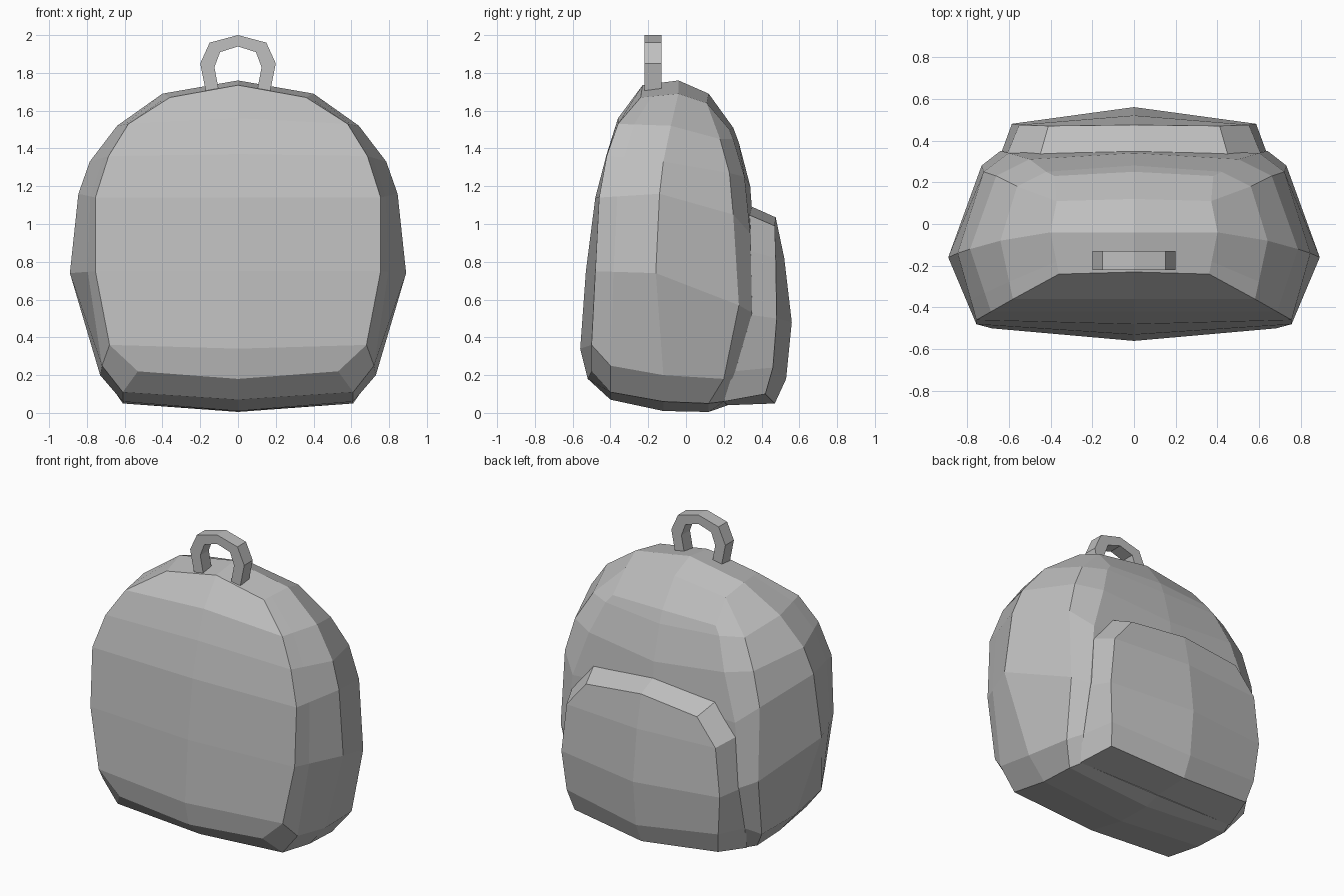
import bpy, bmesh

cube = bpy.data.objects.get("Cube")
if cube:
    bpy.data.objects.remove(cube)

grey = bpy.data.materials.new("grey fabric")
grey.use_nodes = True
colour = (0.52, 0.52, 0.52, 1)
grey.diffuse_color = colour
grey.node_tree.nodes["Principled BSDF"].inputs["Base Color"].default_value = colour


def finish(bm, name):
    """Mirror the +x half, weld the seam and make a flat shaded object."""
    half = list(bm.verts) + list(bm.edges) + list(bm.faces)
    copy = bmesh.ops.duplicate(bm, geom=half)["geom"]
    for v in copy:
        if isinstance(v, bmesh.types.BMVert):
            v.co.x = -v.co.x
    bmesh.ops.remove_doubles(bm, verts=bm.verts, dist=0.0005)
    bmesh.ops.recalc_face_normals(bm, faces=bm.faces)
    mesh = bpy.data.meshes.new(name)
    bm.to_mesh(mesh)
    bm.free()
    mesh.materials.append(grey)
    obj = bpy.data.objects.new(name, mesh)
    bpy.context.collection.objects.link(obj)
    return obj


def loft(bm, rings):
    """Bridge half rings that run from the bottom centre to the top centre."""
    rows = [[bm.verts.new(p) for p in ring] for ring in rings]
    for a, b in zip(rows, rows[1:]):
        for i in range(len(a) - 1):
            bm.faces.new((a[i], a[i + 1], b[i + 1], b[i]))
    return rows


def cap(bm, row, centre):
    """Close a half ring with strips to a curved centre line of (y, z)."""
    mid = [row[0]] + [bm.verts.new((0, y, z)) for y, z in centre] + [row[-1]]
    bm.faces.new((row[0], row[1], row[2], mid[1]))
    for i in range(1, len(centre)):
        bm.faces.new((row[i + 1], row[i + 2], mid[i + 1], mid[i]))
    bm.faces.new((row[-3], row[-2], row[-1], mid[-2]))


# Main bag: front panel edge, widest line, back edge and pocket seam
front = [(0, -.52, .18), (.53, -.5, .22), (.68, -.5, .36), (.755, -.48, .75),
         (.755, -.46, 1.14), (.685, -.42, 1.36), (.58, -.36, 1.53),
         (.36, -.24, 1.67), (0, -.23, 1.735)]
widest = [(0, -.12, .01), (.61, -.12, .06), (.73, -.12, .2), (.89, -.16, .74),
          (.845, -.14, 1.16), (.785, -.12, 1.33), (.64, -.08, 1.52),
          (.4, -.04, 1.69), (0, -.04, 1.76)]
lower = [(0, -.4, .07), (.61, -.4, .11), (.72, -.4, .25)]
lower += [tuple(a + (b - a) * .3 for a, b in zip(p, q))
          for p, q in zip(front[3:], widest[3:])]
back = [(0, .12, .005), (.61, .12, .05), (.7, .2, .18), (.73, .28, .57),
        (.72, .25, 1.05), (.66, .23, 1.27), (.56, .18, 1.45),
        (.37, .11, 1.64), (0, .12, 1.69)]
seam = [(0, .22, .04), (.58, .2, .06), (.62, .26, .22), (.64, .35, .53),
        (.6, .34, .95), (.5, .31, 1.25), (.42, .25, 1.45),
        (.38, .23, 1.5), (0, .25, 1.51)]
bm = bmesh.new()
rows = loft(bm, [front, lower, widest, back, seam])
cap(bm, rows[0], [(-.56, .34), (-.53, .75), (-.48, 1.14), (-.42, 1.37), (-.36, 1.56)])
cap(bm, rows[-1], [(.32, .22), (.36, .55), (.355, 1.0), (.34, 1.2), (.28, 1.43)])
finish(bm, "bag_body")

# Pocket on the back
inner = [(0, .2, .04), (.59, .2, .06), (.62, .25, .22), (.64, .33, .52),
         (.61, .33, .86), (.45, .33, 1.05), (0, .33, 1.1)]
outer = [(0, .47, .05), (.53, .42, .1), (.56, .46, .24), (.585, .48, .5),
         (.55, .475, .82), (.41, .47, .99), (0, .475, 1.035)]
bm = bmesh.new()
rows = loft(bm, [inner, outer])
cap(bm, rows[1], [(.53, .18), (.56, .48), (.52, .82)])
finish(bm, "back_pocket")

# Carry loop
rim = [(.17, 1.7), (.2, 1.85), (.15, 1.96), (0, 2.0)]
hole = [(.1, 1.7), (.125, 1.83), (.095, 1.91), (0, 1.94)]
bm = bmesh.new()
loft(bm, [[(x, y, z) for x, z in edge]
          for edge, y in ((rim, -.22), (rim, -.13), (hole, -.13), (hole, -.22), (rim, -.22))])
finish(bm, "carry_loop")
